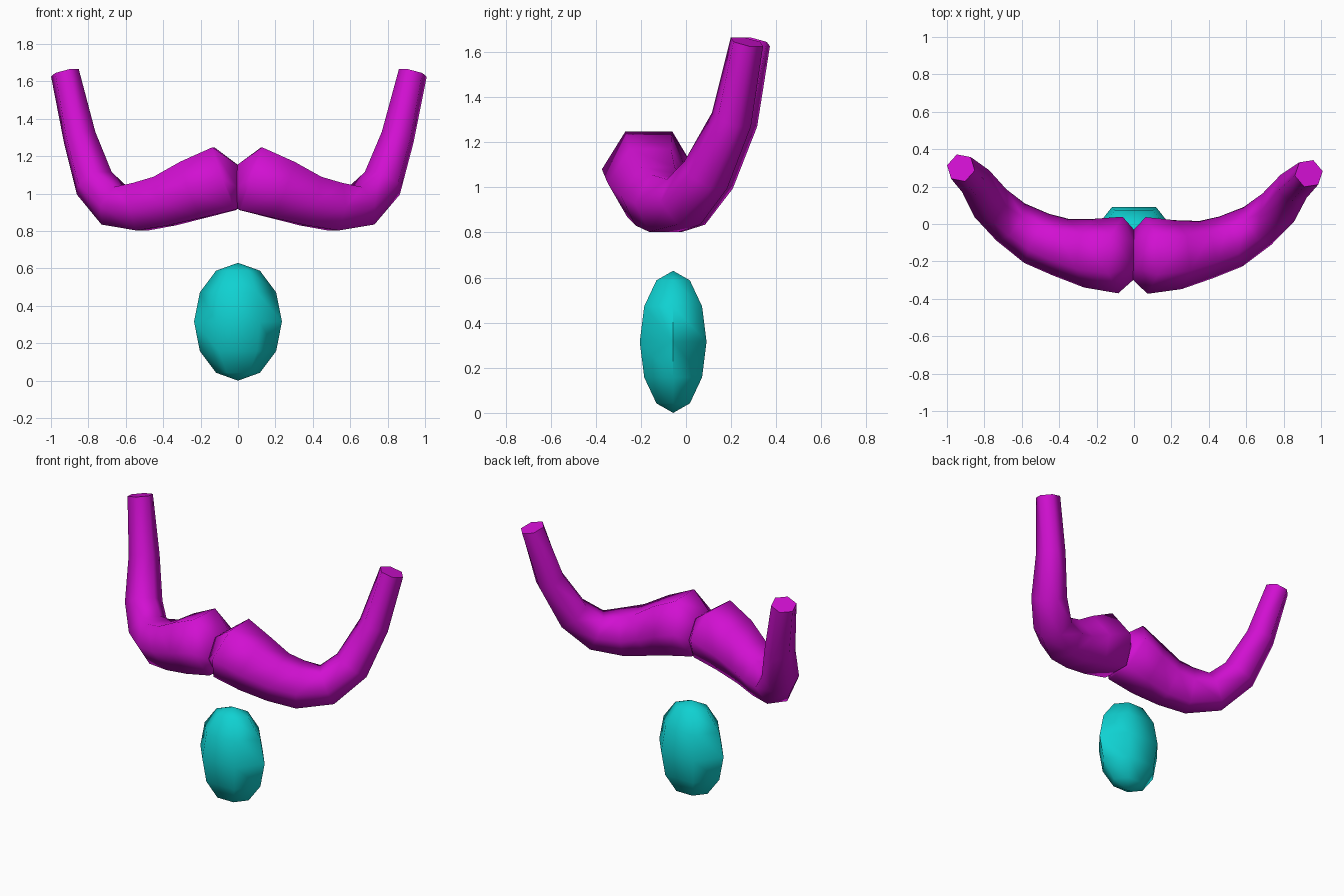
import bpy, bmesh, math
from mathutils import Vector, Matrix

cube = bpy.data.objects.get("Cube")
if cube:
    bpy.data.objects.remove(cube, do_unlink=True)


def material(name, colour):
    mat = bpy.data.materials.new(name)
    mat.use_nodes = True
    mat.diffuse_color = (*colour, 1)
    mat.node_tree.nodes["Principled BSDF"].inputs["Base Color"].default_value = (*colour, 1)
    return mat


def finish(bm, name, mat, angle):
    bmesh.ops.recalc_face_normals(bm, faces=bm.faces)
    mesh = bpy.data.meshes.new(name)
    bm.to_mesh(mesh)
    bm.free()
    mesh.materials.append(mat)
    obj = bpy.data.objects.new(name, mesh)
    bpy.context.collection.objects.link(obj)
    bpy.ops.object.select_all(action='DESELECT')
    obj.select_set(True)
    bpy.context.view_layer.objects.active = obj
    bpy.ops.object.shade_smooth_by_angle(angle=math.radians(angle))
    return obj


magenta = material("magenta", (0.64, 0.005, 0.64))
cyan = material("cyan", (0.005, 0.64, 0.64))

SIDES = 6
# Centre line of one moustache half, from the middle to the tip, with radius
PATH = [
    (0.00, -0.165, 1.037, 0.135),
    (0.07, -0.167, 1.08, 0.205),
    (0.24, -0.16, 1.02, 0.185),
    (0.39, -0.13, 0.96, 0.157),
    (0.52, -0.085, 0.93, 0.147),
    (0.66, 0.00, 0.935, 0.125),
    (0.77, 0.10, 1.055, 0.113),
    (0.85, 0.215, 1.30, 0.093),
    (0.93, 0.285, 1.645, 0.078),
]


# Tapered hexagonal tube swept along the path
def moustache_half(name, mirror):
    bm = bmesh.new()
    centres = [Vector(p[:3]) for p in PATH]
    last = len(PATH) - 1
    rings = []
    for i, centre in enumerate(centres):
        if i == 0:
            tangent = Vector((1, 0, 0))
        else:
            before = centres[i] if i == 1 else centres[i - 1]
            tangent = (centres[min(i + 1, last)] - before).normalized()
        side = tangent.cross(Vector((0, 0, 1))).normalized()
        up = side.cross(tangent)
        ring = []
        for k in range(SIDES):
            a = math.tau * k / SIDES
            p = centre + PATH[i][3] * (side * math.cos(a) + up * math.sin(a))
            p.x = max(p.x, 0) * mirror
            ring.append(bm.verts.new(p))
        rings.append(ring)
    for a, b in zip(rings, rings[1:]):
        for k in range(SIDES):
            n = (k + 1) % SIDES
            bm.faces.new((a[k], a[n], b[n], b[k]))
    bm.faces.new(rings[0])
    bm.faces.new(rings[-1])
    obj = finish(bm, name, magenta, 70)
    # The whole moustache is turned very slightly
    obj.rotation_euler.z = -0.016


moustache_half("moustache_left", 1)
moustache_half("moustache_right", -1)

# Low-poly oval chin beard
bm = bmesh.new()
bmesh.ops.create_uvsphere(bm, u_segments=SIDES, v_segments=6, radius=1)
bmesh.ops.rotate(bm, verts=bm.verts, matrix=Matrix.Rotation(math.pi / 2, 3, 'Z'))
bmesh.ops.scale(bm, verts=bm.verts, vec=(0.235, 0.171, 0.315))
bmesh.ops.translate(bm, verts=bm.verts, vec=(0, -0.057, 0.315))
finish(bm, "chin_beard", cyan, 70)
